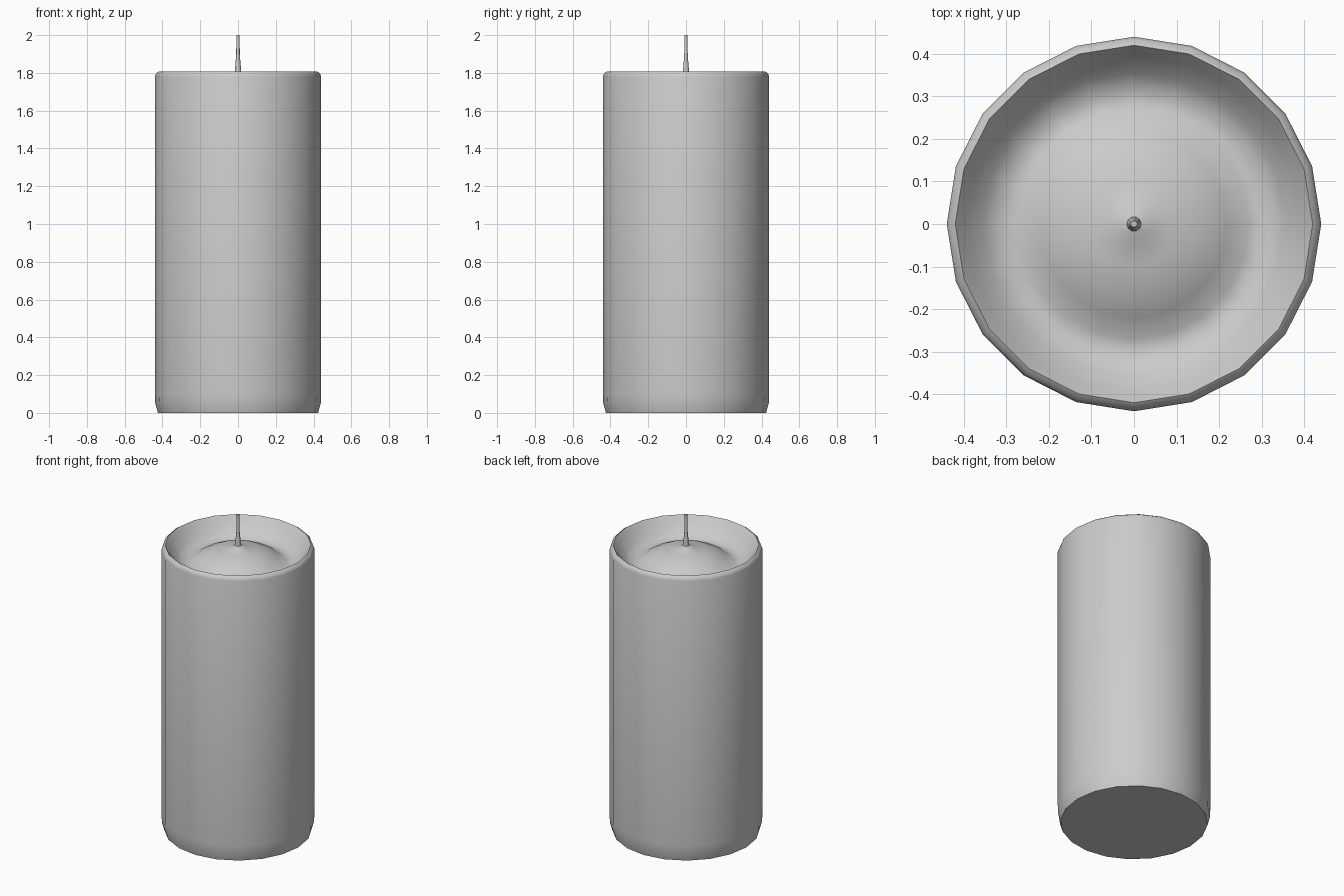
import bpy, bmesh
from math import sin, cos, tau, radians

if "Cube" in bpy.data.objects:
    bpy.data.objects.remove(bpy.data.objects["Cube"])


def lathe(name, profile, sides, angle=40):
    """Revolve (radius, z) points around z; cap both ends."""
    bm = bmesh.new()
    rings = [[bm.verts.new((r * cos(tau * i / sides), r * sin(tau * i / sides), z))
              for i in range(sides)] for r, z in profile]
    for a, b in zip(rings, rings[1:]):
        for i in range(sides):
            j = (i + 1) % sides
            bm.faces.new((a[i], a[j], b[j], b[i]))
    bm.faces.new(rings[0][::-1])
    bm.faces.new(rings[-1])
    mesh = bpy.data.meshes.new(name)
    bm.to_mesh(mesh)
    bm.free()
    obj = bpy.data.objects.new(name, mesh)
    bpy.context.collection.objects.link(obj)
    bpy.ops.object.select_all(action='DESELECT')
    obj.select_set(True)
    bpy.context.view_layer.objects.active = obj
    bpy.ops.object.shade_smooth_by_angle(angle=radians(angle))
    return obj


# Wax body: bevelled foot, straight wall, rim, melted trough and central mound
lathe("wax_body", [
    (0.424, 0.0), (0.438, 0.05), (0.44, 0.10), (0.44, 1.78), (0.434, 1.797), (0.42, 1.807),
    (0.395, 1.775), (0.355, 1.725), (0.31, 1.698), (0.27, 1.702), (0.22, 1.736),
    (0.16, 1.765), (0.10, 1.78), (0.043, 1.79), (0.016, 1.806)], 20, 50)

# Wick: slightly flared base, thin stem
lathe("wick", [(0.018, 1.79), (0.016, 1.82), (0.010, 1.89), (0.008, 2.0)], 10)
